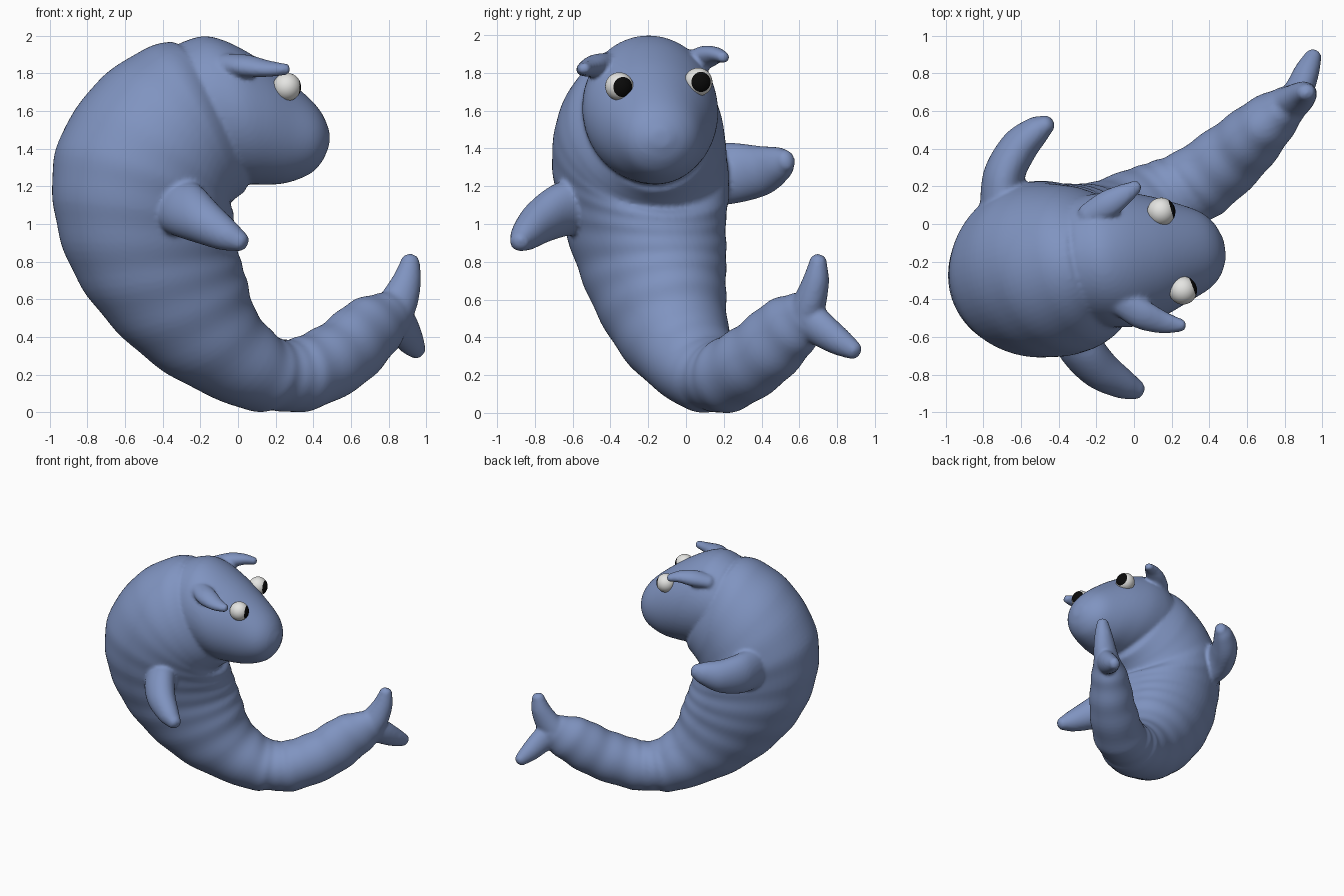
import bpy, bmesh, math
from mathutils import Vector

if "Cube" in bpy.data.objects:
    bpy.data.objects.remove(bpy.data.objects["Cube"])


def material(name, rgb):
    m = bpy.data.materials.new(name)
    m.diffuse_color = (*rgb, 1)
    m.use_nodes = True
    m.node_tree.nodes["Principled BSDF"].inputs["Base Color"].default_value = m.diffuse_color
    return m


BLUE = material("slate blue", (0.215, 0.295, 0.53))
WHITE = material("eye white", (0.78, 0.78, 0.76))
BLACK = material("pupil black", (0.003, 0.003, 0.003))


def spline(p0, p1, p2, p3, t):
    return 0.5 * (2 * p1 + (p2 - p0) * t + (2 * p0 - 5 * p1 + 4 * p2 - p3) * t * t
                  + (3 * p1 - p0 - 3 * p2 + p3) * t ** 3)


def loft(name, rings, cap=(0.8, 0.8), sides=40, steps=8, wrinkle=0.0):
    """Skin over elliptical rings (centre, half axis, half axis), with domed ends."""
    fine, n = [], len(rings)
    for i in range(n - 1):
        quad = [rings[max(0, min(n - 1, i + k))] for k in (-1, 0, 1, 2)]
        for s in range(steps):
            c, a, b = [spline(*[q[j] for q in quad], s / steps) for j in range(3)]
            # gentle skin folds, growing towards the tail
            f = 1 + wrinkle * (i / n) * math.sin(len(fine) * math.pi / 3)
            fine.append((c, a * f, b * f))
    fine.append(rings[-1])

    def dome(end, before, depth):
        c, a, b = end
        d = (c - before[0]).normalized() * min(a.length, b.length) * depth
        return [(c + d * math.sin(t), a * math.cos(t), b * math.cos(t))
                for t in (math.radians(v) for v in (22, 45, 65, 82))]
    fine = dome(fine[0], fine[1], cap[0])[::-1] + fine + dome(fine[-1], fine[-2], cap[1])

    bm = bmesh.new()
    loops = []
    for c, a, b in fine:
        loops.append([bm.verts.new(c + a * math.cos(w) + b * math.sin(w))
                      for w in (2 * math.pi * k / sides for k in range(sides))])
    for l0, l1 in zip(loops, loops[1:]):
        for k in range(sides):
            j = (k + 1) % sides
            bm.faces.new((l0[k], l0[j], l1[j], l1[k]))
    bm.faces.new(loops[0][::-1])
    bm.faces.new(loops[-1])
    bmesh.ops.recalc_face_normals(bm, faces=bm.faces)
    me = bpy.data.meshes.new(name)
    bm.to_mesh(me)
    bm.free()
    me.materials.append(BLUE)
    ob = bpy.data.objects.new(name, me)
    bpy.context.collection.objects.link(ob)
    return ob


def trunk(name, rows, cap, wrinkle=0.0):
    """Rows: outer x, z, inner x, z, centre y, side radius, heading in degrees."""
    rings = []
    for ox, oz, ix, iz, y, side, head in rows:
        h = math.radians(head)
        hx = (ox - ix) / 2
        rings.append((Vector(((ox + ix) / 2, y, (oz + iz) / 2)),
                      Vector((hx, hx * math.tan(h), (oz - iz) / 2)),
                      Vector((-math.sin(h), math.cos(h), 0)) * side))
    return loft(name, rings, cap, sides=64, wrinkle=wrinkle)


def limb(name, rows, wide):
    """Rows: centre x, y, z, half width, half thickness."""
    pts = [Vector(r[:3]) for r in rows]
    rings = []
    for i, r in enumerate(rows):
        t = (pts[min(i + 1, len(pts) - 1)] - pts[max(i - 1, 0)]).normalized()
        w = Vector(wide)
        w = (w - t * w.dot(t)).normalized()
        rings.append((pts[i], w * r[3], t.cross(w) * r[4]))
    return loft(name, rings)


# Curled trunk, neck to tail
parts = [trunk("body", [
    (-0.35, 1.97, 0.03, 1.17, -0.19, 0.35, 12),
    (-0.48, 1.935, -0.04, 1.12, -0.21, 0.42, 15),
    (-0.72, 1.765, -0.08, 1.08, -0.235, 0.465, 20),
    (-0.92, 1.45, -0.06, 1.05, -0.24, 0.47, 22),
    (-0.95, 1.12, -0.05, 0.97, -0.23, 0.43, 24),
    (-0.86, 0.77, -0.03, 0.86, -0.185, 0.385, 25),
    (-0.65, 0.46, 0.01, 0.73, -0.13, 0.335, 26),
    (-0.35, 0.20, 0.06, 0.55, -0.045, 0.28, 28),
    (0.03, 0.02, 0.16, 0.42, 0.09, 0.24, 35),
    (0.20, 0.008, 0.24, 0.385, 0.16, 0.215, 38),
    (0.37, 0.008, 0.33, 0.40, 0.225, 0.205, 40),
    (0.62, 0.13, 0.48, 0.475, 0.385, 0.185, 42),
    (0.79, 0.30, 0.63, 0.595, 0.54, 0.15, 44),
    (0.885, 0.43, 0.77, 0.635, 0.64, 0.10, 44)], (0.2, 0.8), 0.022)]

# Head tapering to a rounded snout
parts.append(trunk("head", [
    (-0.30, 1.965, -0.20, 1.24, -0.20, 0.345, 8),
    (-0.18, 1.998, -0.10, 1.225, -0.193, 0.36, 8),
    (-0.05, 1.965, 0.02, 1.215, -0.185, 0.358, 8),
    (0.12, 1.87, 0.10, 1.21, -0.17, 0.325, 8),
    (0.27, 1.76, 0.24, 1.215, -0.15, 0.265, 8),
    (0.385, 1.66, 0.37, 1.26, -0.137, 0.205, 8),
    (0.445, 1.585, 0.44, 1.325, -0.132, 0.14, 8),
    (0.478, 1.51, 0.476, 1.40, -0.13, 0.065, 8)], (0.3, 0.12)))

# Side fins
parts.append(limb("right_fin", [
    (-0.35, -0.50, 1.11, 0.155, 0.12), (-0.28, -0.66, 1.075, 0.15, 0.115),
    (-0.18, -0.775, 1.01, 0.12, 0.105), (-0.06, -0.85, 0.94, 0.085, 0.08),
    (0.01, -0.88, 0.907, 0.055, 0.055)], (0.45, 0, 0.9)))
parts.append(limb("left_fin", [
    (-0.70, 0.08, 1.26, 0.17, 0.12), (-0.69, 0.26, 1.27, 0.16, 0.11),
    (-0.61, 0.41, 1.285, 0.13, 0.10), (-0.515, 0.50, 1.32, 0.09, 0.075),
    (-0.465, 0.53, 1.335, 0.06, 0.05)], (0, -0.15, 1)))

# Ears
parts.append(limb("right_ear", [
    (-0.08, -0.41, 1.855, 0.07, 0.05), (0.04, -0.48, 1.84, 0.08, 0.058),
    (0.16, -0.525, 1.825, 0.06, 0.042), (0.255, -0.54, 1.822, 0.034, 0.03)], (0.3, 1, 0.3)))
parts.append(limb("left_ear", [
    (-0.25, 0.04, 1.86, 0.065, 0.05), (-0.14, 0.105, 1.885, 0.075, 0.058),
    (-0.05, 0.16, 1.895, 0.056, 0.042), (0.015, 0.20, 1.882, 0.034, 0.03)], (0.5, -0.9, 0.2)))

# Tail flukes
parts.append(limb("upper_fluke", [
    (0.80, 0.62, 0.50, 0.115, 0.10), (0.86, 0.66, 0.60, 0.10, 0.085),
    (0.90, 0.69, 0.71, 0.075, 0.068), (0.917, 0.70, 0.805, 0.05, 0.045)], (1, 0.2, 0)))
parts.append(limb("lower_fluke", [
    (0.82, 0.62, 0.52, 0.11, 0.085), (0.88, 0.72, 0.44, 0.095, 0.075),
    (0.92, 0.815, 0.375, 0.075, 0.065), (0.952, 0.89, 0.33, 0.05, 0.045)], (0.4, 0.3, 0.8)))

# Fuse the clay-like parts into one soft skin
bpy.ops.object.select_all(action='DESELECT')
for p in parts:
    p.select_set(True)
body = parts[0]
bpy.context.view_layer.objects.active = body
bpy.ops.object.join()
fuse = body.modifiers.new("fuse", 'REMESH')
fuse.mode = 'VOXEL'
fuse.voxel_size = 0.014
fuse.use_smooth_shade = True
soft = body.modifiers.new("soften", 'SMOOTH')
soft.factor = 0.5
soft.iterations = 4


# Eyes: white balls with a black cap as pupil
def eye(name, centre, look, r=0.075):
    me = bpy.data.meshes.new(name)
    bm = bmesh.new()
    bmesh.ops.create_uvsphere(bm, u_segments=32, v_segments=24, radius=r)
    for f in bm.faces:
        f.smooth = True
        f.material_index = int(f.calc_center_median().z > 0.7 * r)
    bm.to_mesh(me)
    bm.free()
    me.materials.append(WHITE)
    me.materials.append(BLACK)
    ob = bpy.data.objects.new(name, me)
    ob.location = centre
    ob.rotation_euler = Vector(look).to_track_quat('Z', 'Y').to_euler()
    bpy.context.collection.objects.link(ob)


eye("right_eye", (0.26, -0.353, 1.728), (0.92, 0.34, -0.05))
eye("left_eye", (0.145, 0.065, 1.752), (0.92, 0.26, 0.0))
